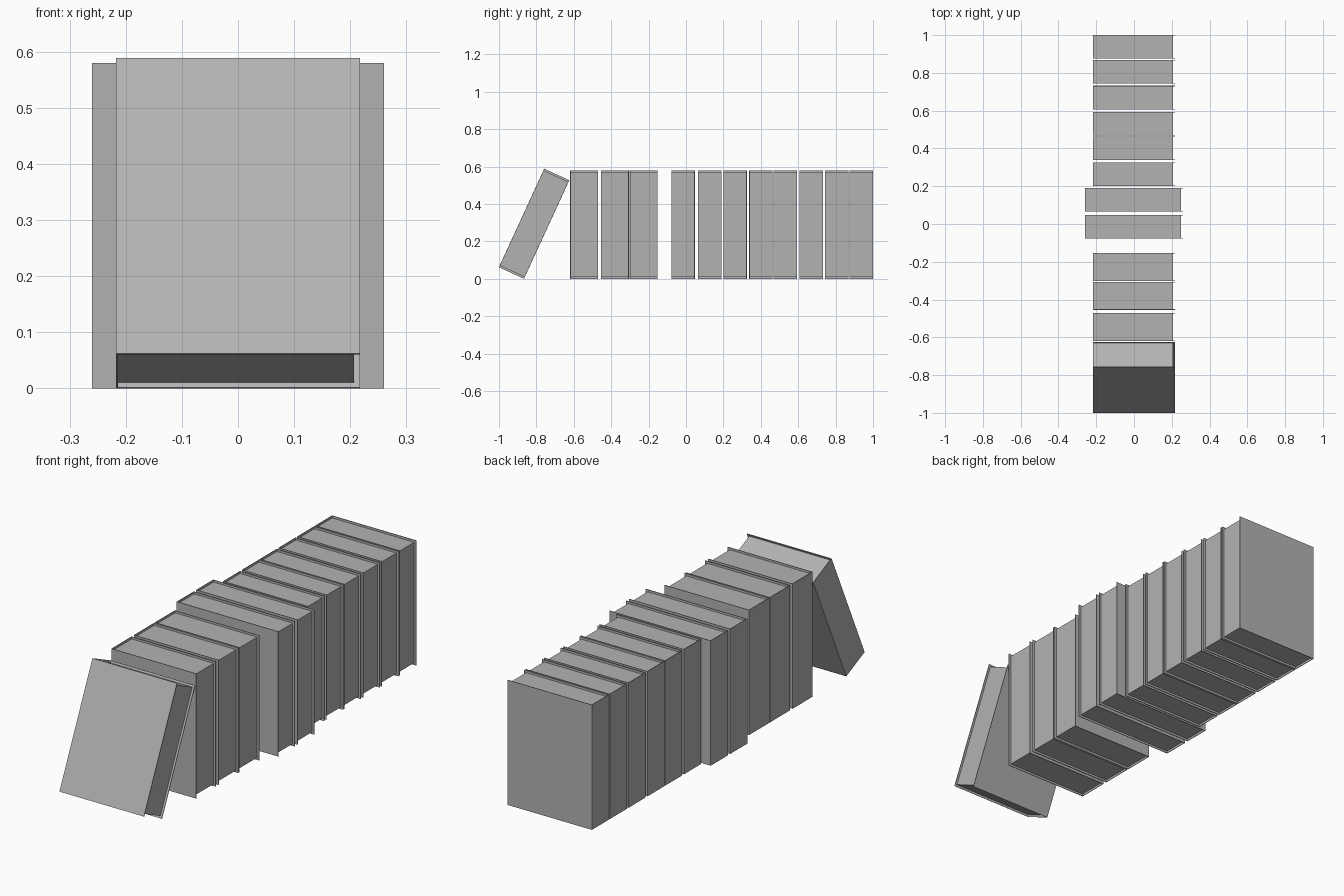
import bpy
import bmesh
import math

cube = bpy.data.objects.get("Cube")
if cube:
    bpy.data.objects.remove(cube, do_unlink=True)

HEIGHT = 0.58
BOARD = 0.003    # cover thickness
RECESS = 0.01    # how far the pages sit inside the cover

grey = bpy.data.materials.new("plain grey")
grey.use_nodes = True
colour = (0.45, 0.45, 0.45, 1)
grey.diffuse_color = colour
grey.node_tree.nodes["Principled BSDF"].inputs["Base Color"].default_value = colour


def extrude_outline(name, outline, bottom, top, location, lean):
    """Extrude a flat outline upwards from bottom to top."""
    bm = bmesh.new()
    face = bm.faces.new([bm.verts.new((x, y, bottom)) for x, y in outline])
    result = bmesh.ops.extrude_face_region(bm, geom=[face])
    verts = [v for v in result["geom"] if isinstance(v, bmesh.types.BMVert)]
    bmesh.ops.translate(bm, verts=verts, vec=(0, 0, top - bottom))
    bmesh.ops.recalc_face_normals(bm, faces=bm.faces)
    mesh = bpy.data.meshes.new(name)
    bm.to_mesh(mesh)
    bm.free()
    mesh.materials.append(grey)
    obj = bpy.data.objects.new(name, mesh)
    bpy.context.collection.objects.link(obj)
    obj.location = location
    obj.rotation_euler.x = lean
    return obj


def book(name, back, thickness, half_width, lean=0):
    """Book with its spine on -x; its origin is the bottom back edge."""
    w, t, b = half_width, thickness, BOARD
    place = (0, back, 0)
    # U-shaped cover: spine and two boards
    cover = [(w, 0), (-w, 0), (-w, -t), (w, -t),
             (w, b - t), (b - w, b - t), (b - w, -b), (w, -b)]
    extrude_outline(name + "_cover", cover, 0, HEIGHT, place, lean)
    # Page block
    pages = [(b - w, -b), (b - w, b - t), (w - RECESS, b - t), (w - RECESS, -b)]
    extrude_outline(name + "_pages", pages, RECESS, HEIGHT - RECESS, place, lean)


THICK, THIN = 0.148, 0.125
NARROW, WIDE = 0.217, 0.26

# Leaning book at the front
book("leaning_book", -0.866, THICK, NARROW, math.radians(-24.7))

# Thick upright books
for i, back in enumerate((-0.471, -0.306, -0.153)):
    book(f"thick_book_{i + 1}", back, THICK, NARROW)

# Wide books in the middle
for i, back in enumerate((0.047, 0.19)):
    book(f"wide_book_{i + 1}", back, THIN, WIDE)

# Thin books at the back
for i, back in enumerate((0.325, 0.463, 0.593, 0.732, 0.869, 1.0)):
    book(f"thin_book_{i + 1}", back, THIN, NARROW)
